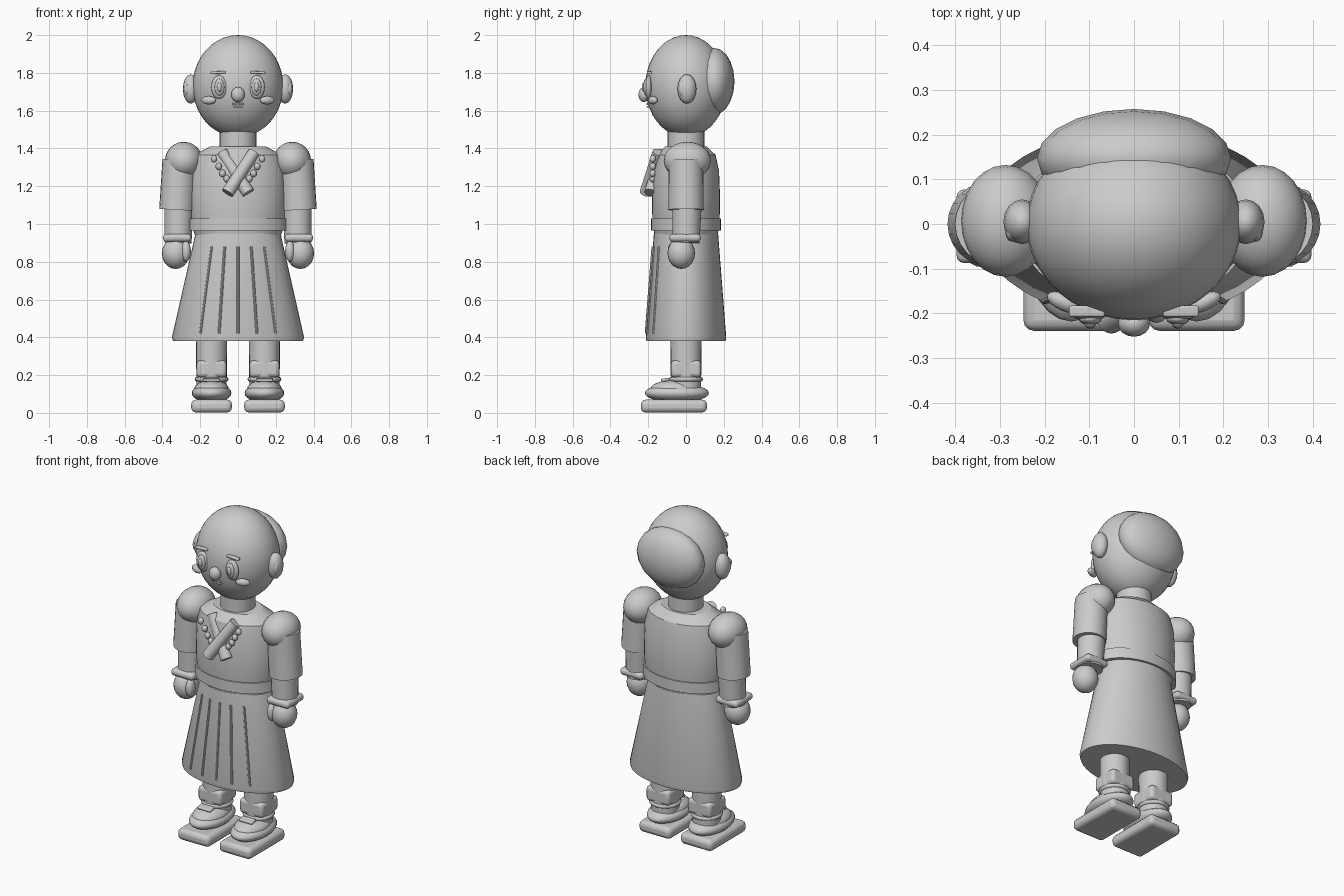
import bpy, math
from mathutils import Vector

if "Cube" in bpy.data.objects:
    bpy.data.objects.remove(bpy.data.objects["Cube"])

grey = bpy.data.materials.new("plain_grey")
grey.use_nodes = True
COLOUR = (0.6, 0.6, 0.6, 1)
grey.diffuse_color = COLOUR
grey.node_tree.nodes["Principled BSDF"].inputs["Base Color"].default_value = COLOUR
SIDES = (("left", 1), ("right", -1))


def finish(name, angle=40):
    ob = bpy.context.object
    ob.name = name
    ob.data.materials.append(grey)
    bpy.ops.object.transform_apply(location=False, rotation=False, scale=True)
    bpy.ops.object.shade_smooth_by_angle(angle=math.radians(angle))
    return ob


def ball(name, loc, radii, segs=24, rot=(0, 0, 0)):
    bpy.ops.mesh.primitive_uv_sphere_add(segments=segs, ring_count=segs // 2, location=loc, rotation=rot)
    bpy.context.object.scale = radii
    return finish(name, 60)


def block(name, loc, size, bevel=0.0, rot=(0, 0, 0)):
    bpy.ops.mesh.primitive_cube_add(size=1, location=loc, rotation=rot)
    bpy.context.object.scale = size
    ob = finish(name)
    if bevel:
        mod = ob.modifiers.new("rounding", "BEVEL")
        mod.width, mod.segments = bevel, 3
    return ob


def tube(name, start, end, r1, r2=None, verts=24):
    a, b = Vector(start), Vector(end)
    turn = (b - a).to_track_quat("Z", "Y").to_euler()
    bpy.ops.mesh.primitive_cone_add(vertices=verts, radius1=r1, radius2=r2 or r1,
                                    depth=(b - a).length, location=(a + b) / 2, rotation=turn)
    return finish(name)


def lathe(name, profile, verts=40):
    """Stack of elliptical rings given as (x radius, y radius, z), capped at both ends."""
    points = [(rx * math.cos(math.tau * i / verts), ry * math.sin(math.tau * i / verts), z)
              for rx, ry, z in profile for i in range(verts)]
    faces = [(k * verts + i, k * verts + (i + 1) % verts,
              (k + 1) * verts + (i + 1) % verts, (k + 1) * verts + i)
             for k in range(len(profile) - 1) for i in range(verts)]
    faces += [tuple(reversed(range(verts))), tuple(range(len(points) - verts, len(points)))]
    mesh = bpy.data.meshes.new(name)
    mesh.from_pydata(points, [], faces)
    ob = bpy.data.objects.new(name, mesh)
    bpy.context.collection.objects.link(ob)
    bpy.ops.object.select_all(action="DESELECT")
    bpy.context.view_layer.objects.active = ob
    ob.select_set(True)
    return finish(name, 30)


# Head, back hair and neck
ball("head", (0, 0, 1.73), (0.24, 0.215, 0.27), 40)
ball("back_hair", (0, 0.147, 1.755), (0.217, 0.11, 0.178), 20)
tube("neck", (0, 0, 1.38), (0, 0, 1.5), 0.098)

# Face
ball("nose", (0, -0.222, 1.685), (0.036, 0.03, 0.04), 16)
block("upper_lip", (0, -0.2, 1.635), (0.06, 0.02, 0.01), 0.004)
block("lower_lip", (0, -0.198, 1.621), (0.05, 0.02, 0.01), 0.004)
for side, s in SIDES:
    ball(side + "_eye", (s * 0.1, -0.198, 1.725), (0.042, 0.018, 0.062), 20)
    ball(side + "_iris", (s * 0.098, -0.212, 1.725), (0.026, 0.014, 0.045), 16)
    ball(side + "_pupil", (s * 0.098, -0.222, 1.725), (0.013, 0.012, 0.026), 12)
    ball(side + "_cheek", (s * 0.155, -0.175, 1.655), (0.042, 0.02, 0.022), 16, (0, 0, s * 0.4))
    block(side + "_brow", (s * 0.105, -0.195, 1.802), (0.08, 0.025, 0.014), 0.005, (0, s * 0.05, 0))
    ball(side + "_ear", (s * 0.25, 0.005, 1.715), (0.042, 0.05, 0.078), 16)
    ball(side + "_inner_ear", (s * 0.272, -0.018, 1.715), (0.016, 0.022, 0.04), 12)

# Torso, waistband and skirt
lathe("torso", [(0.225, 0.165, 0.935), (0.25, 0.178, 1.0), (0.255, 0.18, 1.15), (0.25, 0.175, 1.28),
                (0.23, 0.157, 1.365), (0.15, 0.11, 1.41)])
lathe("waistband", [(0.262, 0.184, 0.965), (0.262, 0.184, 1.03)])
skirt_top, skirt_bottom = (0.225, 0.17, 0.95), (0.35, 0.213, 0.4)
lathe("skirt", [(0.344, 0.209, 0.38), skirt_bottom, skirt_top])


def skirt_front(x, z):
    t = (skirt_top[2] - z) / (skirt_top[2] - skirt_bottom[2])
    rx, ry = (a + (b - a) * t for a, b in zip(skirt_top[:2], skirt_bottom[:2]))
    return x, -ry * math.sqrt(1 - (x / rx) ** 2), z


for i in range(-2, 3):
    tube(f"pleat_{i + 3}", skirt_front(i * 0.07, 0.88), skirt_front(i * 0.1, 0.42), 0.007, verts=8)

# Crossed neck ribbons and beads
for side, s in SIDES:
    lift = 0.012 * s
    tube(side + "_ribbon", (s * 0.085, -0.135 - lift, 1.38), (-s * 0.055, -0.2 - lift, 1.165), 0.031, 0.034, 16)
    for i, (x, z) in enumerate(((0.127, 1.345), (0.102, 1.305), (0.082, 1.268), (0.06, 1.24))):
        ball(f"{side}_bead_{i + 1}", (s * x, -0.176, z), (0.017, 0.017, 0.02), 12)

# Arms and hands
for side, s in SIDES:
    ball(side + "_shoulder", (s * 0.287, 0.007, 1.335), (0.1, 0.125, 0.1), 24)
    sleeve = tube(side + "_sleeve", (s * 0.308, 0, 1.34), (s * 0.323, 0, 1.075), 0.092, 0.094)
    forearm = tube(side + "_forearm", (s * 0.312, 0.005, 1.1), (s * 0.318, 0.0, 0.9), 0.078, 0.072)
    block(side + "_cuff", (s * 0.322, -0.005, 0.927), (0.15, 0.165, 0.042), 0.018)
    ball(side + "_hand", (s * 0.33, -0.025, 0.845), (0.073, 0.073, 0.083), 20)
    ball(side + "_thumb", (s * 0.275, -0.065, 0.855), (0.026, 0.032, 0.055), 16)

# Legs and shoes
for side, s in SIDES:
    x = s * 0.14
    tube(side + "_leg", (x, 0, 0.12), (x, 0, 0.45), 0.08, 0.083)
    block(side + "_ankle_band", (x, 0, 0.233), (0.158, 0.16, 0.09), 0.02)
    bpy.ops.mesh.primitive_torus_add(location=(x, 0, 0.178), major_segments=24, minor_segments=8,
                                     major_radius=0.078, minor_radius=0.012)
    finish(side + "_sock_roll", 60)
    block(side + "_sole", (x, -0.064, 0.036), (0.215, 0.35, 0.068), 0.025)
    ball(side + "_shoe", (x, -0.048, 0.105), (0.105, 0.17, 0.05), 24)
    ball(side + "_shoe_upper", (x, -0.055, 0.125), (0.092, 0.135, 0.05), 24)
    block(side + "_strap", (x, -0.11, 0.175), (0.09, 0.045, 0.016), 0.006, (0.15, 0, 0))
